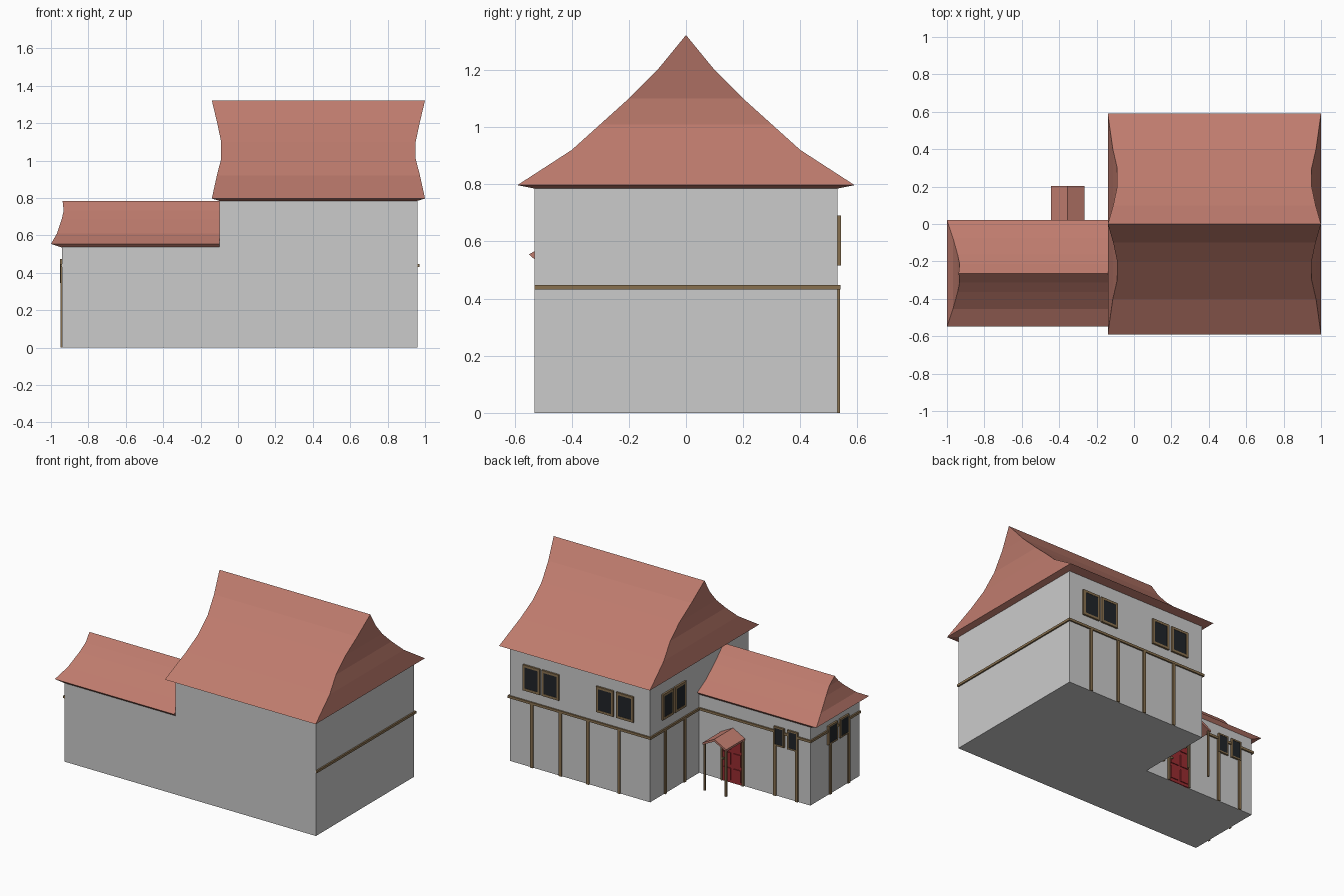
import bpy, bmesh

if "Cube" in bpy.data.objects:
    bpy.data.objects.remove(bpy.data.objects["Cube"])


def material(name, rgb):
    m = bpy.data.materials.new(name)
    m.diffuse_color = (*rgb, 1)
    m.use_nodes = True
    m.node_tree.nodes["Principled BSDF"].inputs["Base Color"].default_value = m.diffuse_color
    return m


TILE = material("roof_tile", (0.52, 0.20, 0.155))
WOOD = material("timber", (0.25, 0.165, 0.08))
GLASS = material("dark_glass", (0.015, 0.018, 0.022))
RED = material("red_paint", (0.32, 0.025, 0.03))


def finish(name, bm, mat=None):
    bmesh.ops.recalc_face_normals(bm, faces=bm.faces)
    me = bpy.data.meshes.new(name)
    bm.to_mesh(me)
    bm.free()
    ob = bpy.data.objects.new(name, me)
    bpy.context.collection.objects.link(ob)
    if mat:
        me.materials.append(mat)
    return ob


def boxes(name, items, mat=None):
    """One object made of boxes given as (x0, x1, y0, y1, z0, z1)."""
    bm = bmesh.new()
    for x0, x1, y0, y1, z0, z1 in items:
        vs = bmesh.ops.create_cube(bm, size=1)["verts"]
        for v in vs:
            v.co = (x0 + (v.co.x + .5) * (x1 - x0),
                    y0 + (v.co.y + .5) * (y1 - y0),
                    z0 + (v.co.z + .5) * (z1 - z0))
    return finish(name, bm, mat)


def roof(name, centre, rows, mat):
    """Swept gable roof; rows from wall top to ridge: (half depth, z, left x, right x)."""
    bm = bmesh.new()
    rings = []
    for h, z, xl, xr in rows:
        rings.append([bm.verts.new((x, centre + s * h, z))
                      for x, s in ((xl, -1), (xr, -1), (xr, 1), (xl, 1))])
    bm.faces.new(rings[0])
    for a, b in zip(rings, rings[1:]):
        for i in range(4):
            j = (i + 1) % 4
            bm.faces.new((a[i], a[j], b[j], b[i]))
    bmesh.ops.remove_doubles(bm, verts=bm.verts, dist=1e-5)
    return finish(name, bm, mat)


def on_wall(wall, u0, u1, z0, z1, depth):
    """Box lying on a wall: wall = (axis along, plane position, outward sign)."""
    axis, p, s = wall
    d0, d1 = sorted((p - s * .003, p + s * depth))
    return (u0, u1, d0, d1, z0, z1) if axis == "x" else (d0, d1, u0, u1, z0, z1)


MAIN_BACK = ("x", .53, 1)
MAIN_LEFT = ("y", -.10, -1)
MAIN_RIGHT = ("y", .96, 1)
WING_BACK = ("x", 0, 1)
WING_LEFT = ("y", -.94, -1)

# Plain walls
boxes("main_walls", [(-.10, .96, -.53, .53, 0, .787)])
boxes("wing_walls", [(-.94, -.10, -.53, 0, 0, .54)])

# Curved roofs
roof("main_roof", 0, [
    (.53, .785, -.10, .96), (.59, .797, -.14, 1.0), (.40, .92, -.113, .973),
    (.30, 1.01, -.09, .95), (.20, 1.10, -.09, .95), (.10, 1.20, -.111, .971),
    (0, 1.322, -.14, 1.0)], TILE)
roof("wing_roof", -.264, [
    (.264, .535, -.94, -.10), (.285, .555, -1.0, -.10), (.19, .61, -.968, -.10),
    (.10, .685, -.943, -.10), (.05, .732, -.932, -.10), (0, .785, -.938, -.10)], TILE)

# Horizontal rails
boxes("rails", [on_wall(w, a, b, .432, .448, .01) for w, a, b in (
    (MAIN_BACK, -.11, .97), (MAIN_LEFT, 0, .54), (MAIN_RIGHT, -.53, .54),
    (WING_BACK, -.95, -.10), (WING_LEFT, -.53, .01))], WOOD)

# Vertical posts below the rails
posts = [(MAIN_BACK, u) for u in (.79, .575, .367, .132)]
posts += [(MAIN_LEFT, u) for u in (.37, .16)]
posts += [(WING_BACK, u) for u in (-.675, -.84)]
posts += [(WING_LEFT, u) for u in (-.21, -.41)]
boxes("wall_posts", [on_wall(w, u - .01, u + .01, 0, .435, .009) for w, u in posts], WOOD)

# Framed windows
windows = [(MAIN_BACK, a, a + .13, .515, .69) for a in (.727, .583, .172, .02)]
windows += [(MAIN_LEFT, a, a + .118, .515, .69) for a in (.29, .155)]
windows += [(WING_BACK, a, a + .078, .345, .475) for a in (-.85, -.747)]
windows += [(WING_LEFT, a, a + .098, .345, .475) for a in (-.28, -.405)]
frames, panes = [], []
for w, a, b, z0, z1 in windows:
    t = .016 if z0 > .5 else .01
    panes.append(on_wall(w, a + t / 2, b - t / 2, z0 + t / 2, z1 - t / 2, .0105))
    for bar in ((a, a + t, z0, z1), (b - t, b, z0, z1),
                (a + t, b - t, z0, z0 + t), (a + t, b - t, z1 - t, z1)):
        frames.append(on_wall(w, *bar, .0125))
boxes("window_frames", frames, WOOD)
boxes("window_panes", panes, GLASS)

# Door with raised panels and a knob
door = [on_wall(WING_BACK, -.435, -.275, 0, .32, .006)]
for u in (-.422, -.346):
    for z0, z1 in ((.02, .10), (.125, .205), (.23, .305)):
        door.append(on_wall(WING_BACK, u, u + .058, z0, z1, .012))
boxes("door", door, RED)
boxes("door_knob", [on_wall(WING_BACK, -.298, -.286, .15, .162, .02)], WOOD)

# Porch posts and gabled porch roof
boxes("porch_posts", [(x - .006, x + .006, y - .006, y + .006, 0, .322)
                      for x in (-.435, -.275) for y in (.007, .19)], WOOD)
bm = bmesh.new()
profile = [(-.445, .312), (-.445, .326), (-.355, .374), (-.265, .326), (-.265, .312), (-.355, .358)]
ends = [[bm.verts.new((x, y, z)) for x, z in profile] for y in (-.003, .203)]
for i in range(6):
    j = (i + 1) % 6
    bm.faces.new((ends[0][i], ends[0][j], ends[1][j], ends[1][i]))
for e in ends:
    bm.faces.new((e[0], e[1], e[2], e[5]))
    bm.faces.new((e[2], e[3], e[4], e[5]))
finish("porch_roof", bm, TILE)
